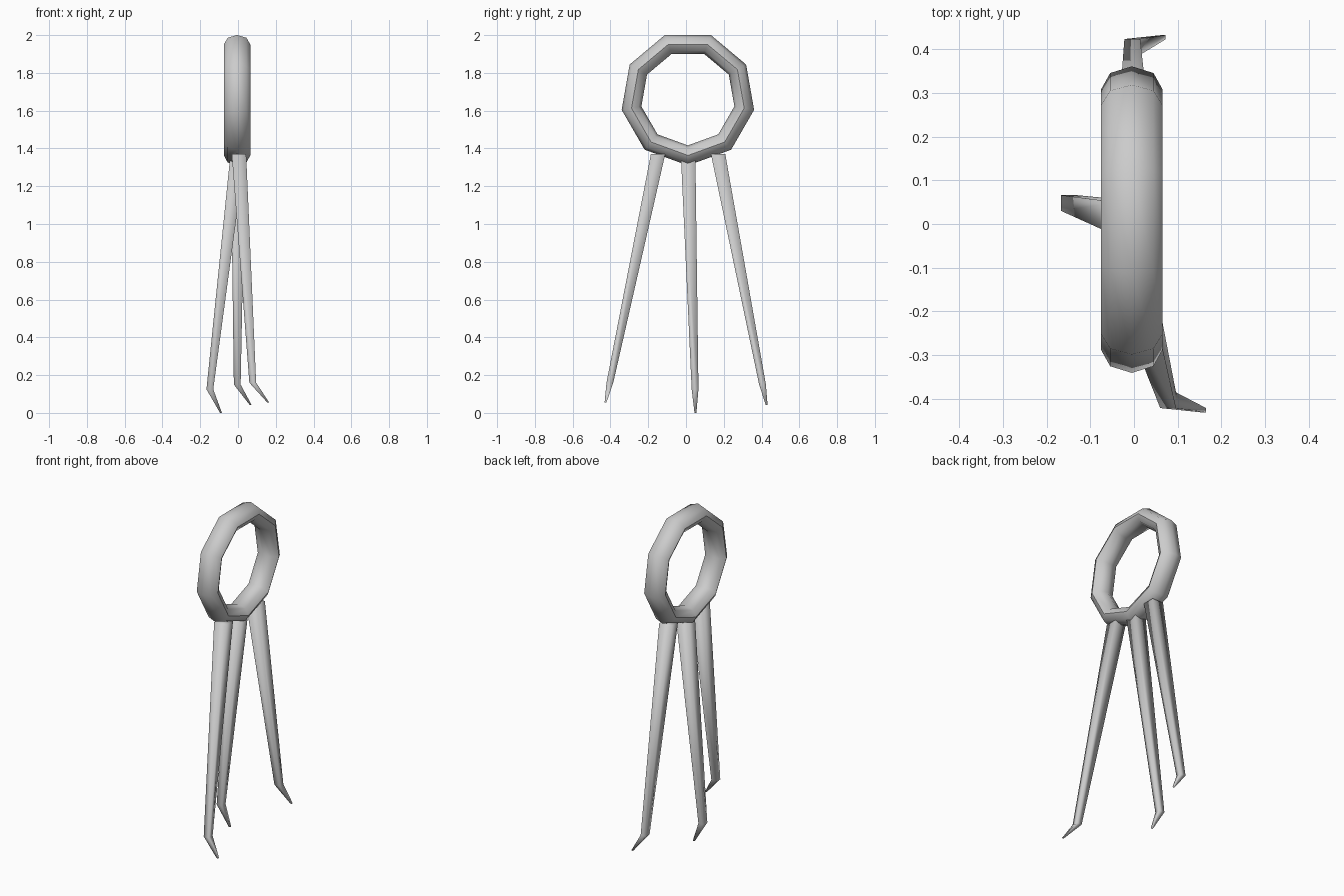
import bpy, bmesh, math
from mathutils import Vector

if "Cube" in bpy.data.objects:
    bpy.data.objects.remove(bpy.data.objects["Cube"])


def make_object(name, rings, close_loop=False, angle=50):
    """Skin a list of matching cross-sections into one mesh object."""
    bm = bmesh.new()
    rows = [[bm.verts.new(p) for p in ring] for ring in rings]
    n = len(rows[0])
    pairs = list(zip(rows, rows[1:]))
    if close_loop:
        pairs.append((rows[-1], rows[0]))
    else:
        bm.faces.new(rows[0])
        bm.faces.new(rows[-1])
    for a, b in pairs:
        for i in range(n):
            j = (i + 1) % n
            bm.faces.new((a[i], a[j], b[j], b[i]))
    bmesh.ops.recalc_face_normals(bm, faces=bm.faces)
    mesh = bpy.data.meshes.new(name)
    bm.to_mesh(mesh)
    bm.free()
    obj = bpy.data.objects.new(name, mesh)
    bpy.context.collection.objects.link(obj)
    bpy.ops.object.select_all(action='DESELECT')
    obj.select_set(True)
    bpy.context.view_layer.objects.active = obj
    bpy.ops.object.shade_smooth_by_angle(angle=math.radians(angle))
    return obj


# Nine-sided ring with an eight-sided, sideways-stretched section
rings = []
for i in range(9):
    a = math.tau * i / 9
    section = []
    for k in range(8):
        b = math.tau * k / 8
        r = 0.303 + 0.053 * math.cos(b)
        section.append((-0.005 + 0.07 * math.sin(b),
                        0.01 + r * math.sin(a), 1.666 - r * math.cos(a)))
    rings.append(section)
make_object("ring", rings, close_loop=True)


# Tapered legs with a kinked, pointed foot: top, ankle and toe positions
def square(centre, half):
    return [Vector(centre) + Vector((x * half, y * half, 0))
            for x, y in ((-1, -1), (1, -1), (1, 1), (-1, 1))]


legs = {
    "left_leg": ((0.005, -0.148, 1.37), (0.078, -0.403, 0.16), (0.160, -0.426, 0.055)),
    "middle_leg": ((-0.005, 0.012, 1.34), (-0.149, 0.048, 0.125), (-0.090, 0.050, 0.0)),
    "right_leg": ((0.0, 0.170, 1.37), (-0.004, 0.405, 0.15), (0.067, 0.427, 0.042)),
}
for name, (top, ankle, toe) in legs.items():
    make_object(name, [square(top, 0.038), square(ankle, 0.018), square(toe, 0.005)],
                angle=100)
